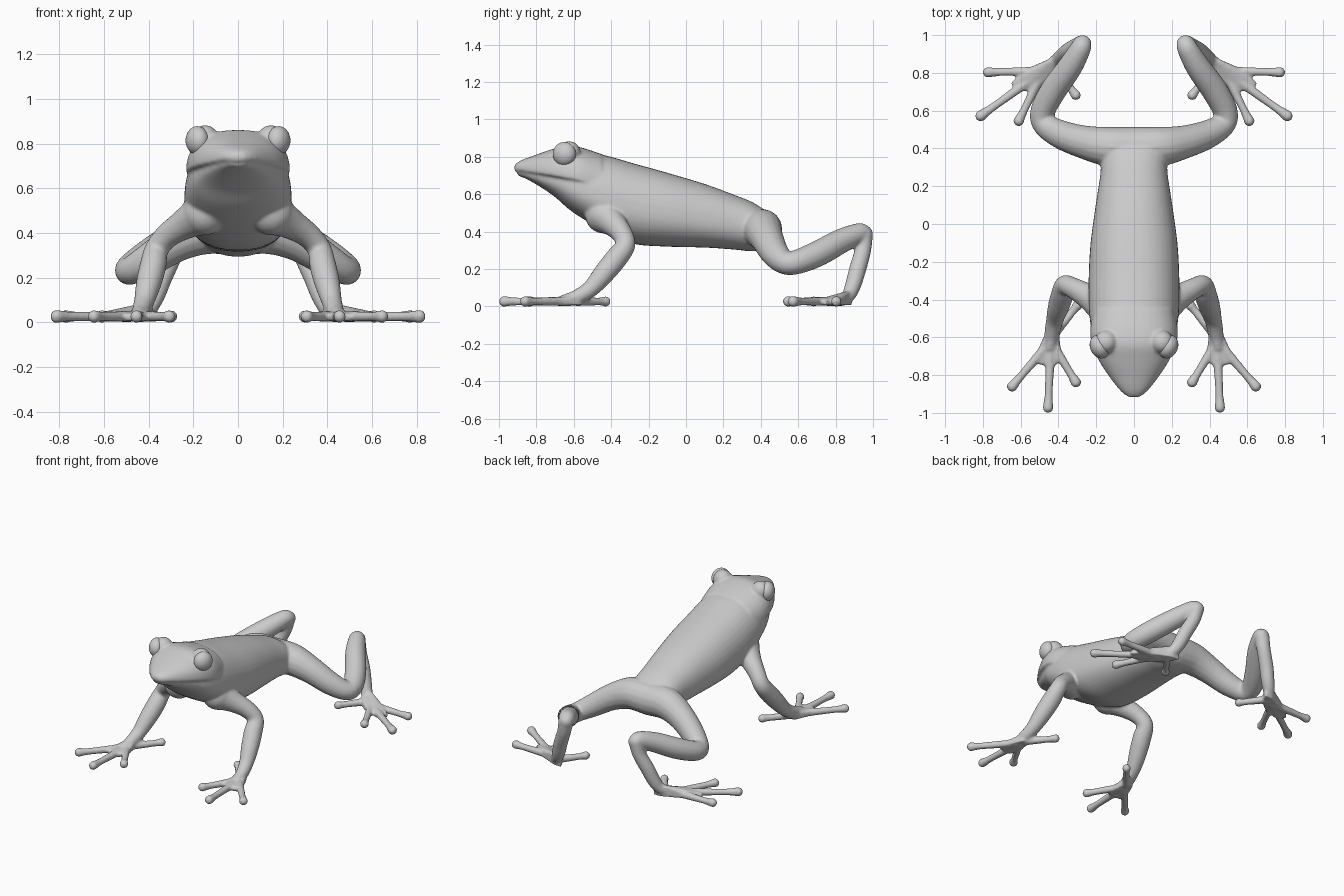
import bpy, bmesh, math
from mathutils import Vector, Matrix, Quaternion

if "Cube" in bpy.data.objects:
    bpy.data.objects.remove(bpy.data.objects["Cube"])

bm = bmesh.new()


def spline(pts, n=6):
    """Catmull-Rom through tuples of any length."""
    p = [tuple(2 * a - b for a, b in zip(pts[0], pts[1]))] + list(pts)
    p.append(tuple(2 * a - b for a, b in zip(pts[-1], pts[-2])))
    out = []
    for i in range(1, len(p) - 2):
        for k in range(n):
            t = k / n
            out.append(tuple(
                0.5 * (2 * b + (c - a) * t + (2 * a - 5 * b + 4 * c - d) * t * t
                       + (3 * b - a - 3 * c + d) * t ** 3)
                for a, b, c, d in zip(p[i - 1], p[i], p[i + 1], p[i + 2])))
    return out + [tuple(pts[-1])]


def skin(rings):
    """Closed surface through a list of point rings."""
    vs = [[bm.verts.new(p) for p in r] for r in rings]
    n = len(vs[0])
    for a, b in zip(vs, vs[1:]):
        for i in range(n):
            j = (i + 1) % n
            bm.faces.new((a[i], a[j], b[j], b[i]))
    bm.faces.new(vs[0][::-1])
    bm.faces.new(vs[-1])


def ball(c, r, scale=(1, 1, 1)):
    m = Matrix.Translation(c) @ Matrix.Diagonal((*[r * s for s in scale], 1))
    bmesh.ops.create_uvsphere(bm, u_segments=20, v_segments=12, radius=1, matrix=m)


def loft(stations, e_top=1.0, e_side=1.0, n=40):
    """Sections across y: (y, mid z, top z, bottom z, half width)."""
    rings = []
    for y, mid, top, bot, w in spline(stations):
        ring = []
        for i in range(n):
            a = 2 * math.pi * i / n
            c, s = math.cos(a), math.sin(a)
            x = math.copysign(abs(c) ** e_side, c) * w
            h = abs(s) ** e_top
            ring.append((x, y, mid + h * (top - mid) if s > 0 else mid - h * (mid - bot)))
        rings.append(ring)
    skin(rings)


def tube(pts, side=1, n=16):
    """Limb through (x, y, z, radius) points with round ends."""
    p = spline([(side * x, y, z, r) for x, y, z, r in pts])
    pos = [Vector(q[:3]) for q in p]
    rings, rot, old = [], None, None
    for i, q in enumerate(p):
        t = (pos[min(i + 1, len(p) - 1)] - pos[max(i - 1, 0)]).normalized()
        rot = t.to_track_quat('Z', 'Y') if rot is None else old.rotation_difference(t) @ rot
        old = t
        rings.append([pos[i] + rot @ Vector((math.cos(a) * q[3], math.sin(a) * q[3], 0))
                      for a in (2 * math.pi * k / n for k in range(n))])
    skin(rings)
    ball(pos[0], p[0][3])
    ball(pos[-1], p[-1][3])


def web(pts, side):
    """Thin convex pad between the digits."""
    vs = [bm.verts.new((side * x, y, z)) for x, y, h in pts for z in (0.008, h)]
    res = bmesh.ops.convex_hull(bm, input=vs)
    junk = [g for g in res["geom_interior"] + res["geom_unused"] if isinstance(g, bmesh.types.BMVert)]
    if junk:
        bmesh.ops.delete(bm, geom=list(set(junk)), context='VERTS')


def digits(root, tips, side):
    """Slim fingers with rounded pads at the tips."""
    for x, y, r in tips:
        a, b = Vector(root), Vector((x, y))
        p = [a, a.lerp(b, 0.45), a.lerp(b, 0.8), b]
        tube([(*q, 0.027, rr) for q, rr in zip(p, (0.026, 0.024, 0.022, r))], side, 12)


# Trunk with lower jaw
loft([(-.90, .718, .74, .700, .035), (-.85, .705, .74, .680, .08),
      (-.78, .69, .75, .640, .127), (-.70, .67, .77, .585, .172),
      (-.62, .64, .80, .515, .210), (-.52, .60, .82, .450, .232),
      (-.42, .56, .805, .395, .240), (-.28, .52, .765, .335, .240),
      (-.10, .49, .715, .320, .230), (.10, .46, .655, .315, .203),
      (.25, .44, .60, .305, .180), (.36, .42, .555, .295, .170),
      (.44, .41, .50, .310, .140), (.49, .41, .45, .360, .080)], 0.9, 0.9)

# Upper head, overhanging the jaw to form the mouth line
loft([(-.917, .737, .758, .722, .030), (-.88, .732, .782, .716, .075),
      (-.80, .718, .812, .702, .137), (-.72, .705, .840, .688, .188),
      (-.64, .690, .862, .673, .222), (-.56, .675, .850, .658, .232),
      (-.45, .640, .815, .620, .215)], 0.85, 0.85)

for s in (1, -1):
    # Brow behind the eye
    ball((s * .148, -.625, .822), .062)

    # Front leg
    tube([(.15, -.44, .49, .10), (.24, -.385, .44, .07), (.32, -.34, .385, .056),
          (.365, -.325, .325, .054), (.38, -.375, .255, .060), (.40, -.44, .175, .057),
          (.42, -.51, .095, .046), (.435, -.585, .05, .040), (.445, -.65, .035, .030)], s)
    web([(.40, -.56, .06), (.46, -.56, .06), (.385, -.69, .042), (.415, -.75, .04),
         (.50, -.745, .04), (.525, -.70, .042)], s)
    digits((.44, -.62), [(.308, -.838, .029), (.455, -.972, .029), (.645, -.86, .029)], s)
    digits((.425, -.585), [(.298, -.43, .028)], s)

    # Hind leg: thigh, shin and long ankle
    tube([(0, .405, .41, .11), (.14, .41, .41, .105), (.27, .435, .36, .088),
          (.39, .475, .285, .076), (.475, .53, .235, .064), (.482, .60, .24, .066),
          (.425, .71, .285, .070), (.34, .83, .35, .066), (.285, .925, .39, .056),
          (.272, .953, .385, .048)], s)
    tube([(.275, .95, .385, .050), (.295, .945, .30, .045), (.34, .918, .20, .046),
          (.375, .892, .11, .043), (.41, .865, .055, .036), (.47, .82, .035, .026)], s)
    web([(.36, .885, .08), (.42, .885, .09), (.40, .80, .05), (.56, .825, .04),
         (.655, .745, .038), (.60, .70, .038), (.50, .725, .038)], s)
    digits((.48, .81), [(.772, .803, .029), (.812, .572, .030), (.61, .546, .029)], s)
    digits((.42, .83), [(.308, .682, .028)], s)

# One continuous smooth skin
bmesh.ops.recalc_face_normals(bm, faces=bm.faces[:])
me = bpy.data.meshes.new("frog_body")
bm.to_mesh(me)
bm.free()
body = bpy.data.objects.new("frog_body", me)
bpy.context.collection.objects.link(body)
rm = body.modifiers.new("blend", 'REMESH')
rm.mode = 'VOXEL'
rm.voxel_size = 0.0085
rm.use_smooth_shade = True
sm = body.modifiers.new("soften", 'SMOOTH')
sm.factor = 0.5
sm.iterations = 7

# Eyes
for s, name in ((1, "eye_left"), (-1, "eye_right")):
    bpy.ops.mesh.primitive_uv_sphere_add(segments=32, ring_count=20, radius=1,
                                         location=(s * .182, -.65, .815))
    eye = bpy.context.object
    eye.name = name
    eye.scale = (.050, .064, .064)
    eye.rotation_euler = (0, 0, s * -math.radians(25))
    bpy.ops.object.shade_smooth()
